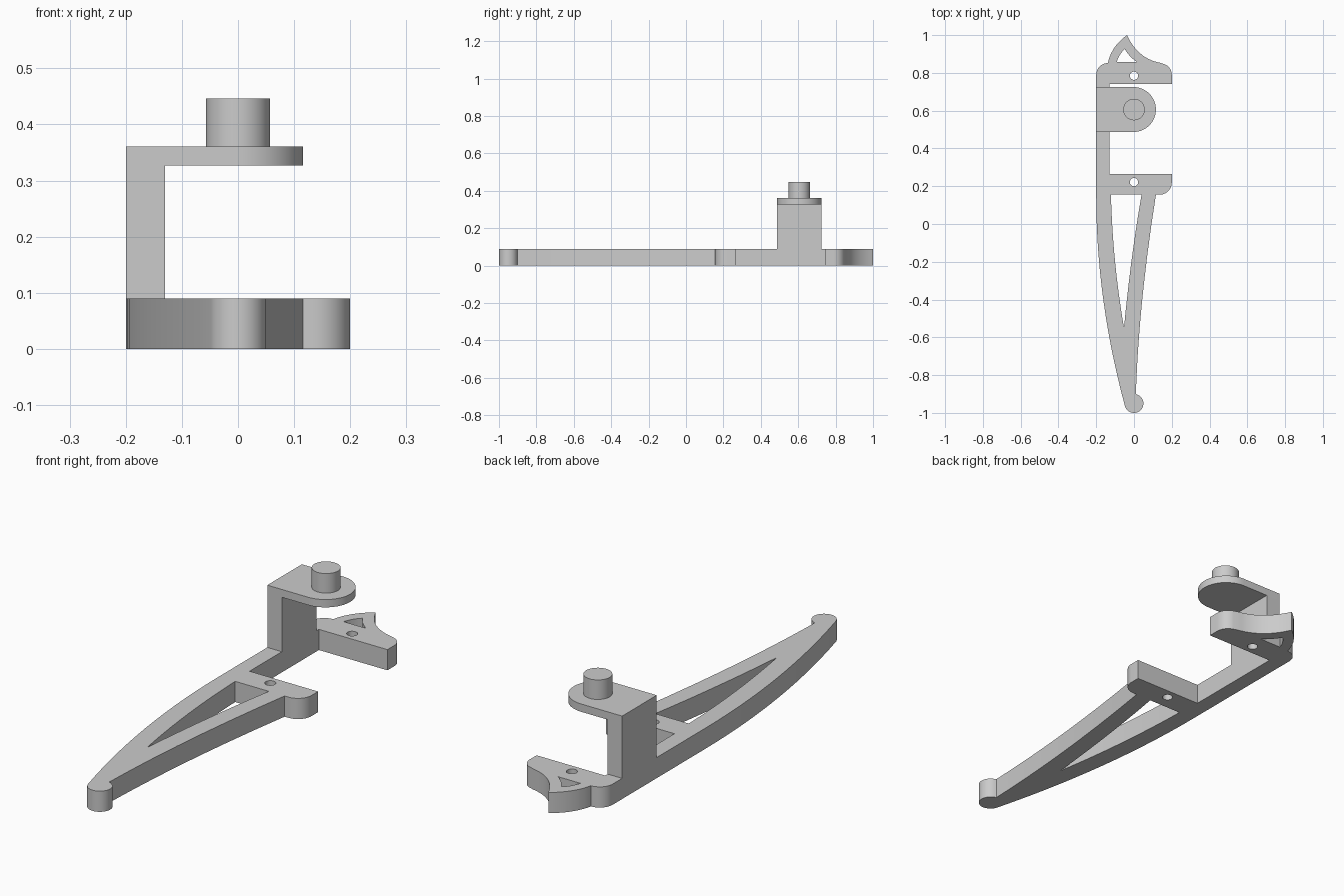
import bpy, bmesh
from math import sin, cos, radians
from mathutils import Vector

if "Cube" in bpy.data.objects:
    bpy.data.objects.remove(bpy.data.objects["Cube"])

grey = bpy.data.materials.new("plain_grey")
grey.use_nodes = True
colour = (0.6, 0.6, 0.6, 1)
grey.diffuse_color = colour
grey.node_tree.nodes["Principled BSDF"].inputs["Base Color"].default_value = colour


def arc(cx, cy, r, a0, a1, n=10):
    angles = [radians(a0 + (a1 - a0) * i / n) for i in range(n + 1)]
    return [(cx + r * cos(a), cy + r * sin(a)) for a in angles]


def bend(p0, p1, p2, n=14):
    """Quadratic curve, leaving out its last point."""
    a, b, c = Vector(p0), Vector(p1), Vector(p2)
    ts = [i / n for i in range(n)]
    return [tuple(a * (1 - t) ** 2 + b * 2 * t * (1 - t) + c * t * t) for t in ts]


def plate(name, loops, z0, z1):
    """Solid between two heights; loops inside the first one become holes."""
    curve = bpy.data.curves.new(name + "_profile", "CURVE")
    curve.dimensions = "2D"
    curve.fill_mode = "BOTH"
    curve.extrude = (z1 - z0) / 2
    for loop in loops:
        spline = curve.splines.new("POLY")
        spline.points.add(len(loop) - 1)
        for point, (x, y) in zip(spline.points, loop):
            point.co = (x, y, 0, 1)
        spline.use_cyclic_u = True
    profile = bpy.data.objects.new(name + "_profile", curve)
    bpy.context.collection.objects.link(profile)
    graph = bpy.context.evaluated_depsgraph_get()
    mesh = bpy.data.meshes.new_from_object(profile.evaluated_get(graph))
    bpy.data.objects.remove(profile)
    bpy.data.curves.remove(curve)

    # Weld caps to walls and lift into place
    bm = bmesh.new()
    bm.from_mesh(mesh)
    bmesh.ops.remove_doubles(bm, verts=bm.verts, dist=0.0002)
    bmesh.ops.translate(bm, verts=bm.verts, vec=(0, 0, (z0 + z1) / 2))
    bmesh.ops.dissolve_limit(bm, angle_limit=radians(0.5), verts=bm.verts, edges=bm.edges)
    bmesh.ops.recalc_face_normals(bm, faces=bm.faces)
    bm.to_mesh(mesh)
    bm.free()
    mesh.name = name
    mesh.materials.clear()
    mesh.materials.append(grey)

    obj = bpy.data.objects.new(name, mesh)
    bpy.context.collection.objects.link(obj)
    bpy.ops.object.select_all(action="DESELECT")
    obj.select_set(True)
    bpy.context.view_layer.objects.active = obj
    bpy.ops.object.shade_smooth_by_angle(angle=radians(35))


# Flat lever: tapering arm, ball tip, two tabs and a hooked end
lever = (
    bend((-0.2, 0.15), (-0.2, -0.4), (-0.049, -0.96))
    + arc(0, -0.95, 0.05, 195, 430, 24)
    + bend((0.01, -0.9), (0.025, -0.42), (0.116, 0.155))
    + [(0.116, 0.155)]
    + arc(0.135, 0.22, 0.065, 270, 360)
    + [(0.2, 0.265), (-0.13, 0.265), (-0.13, 0.742), (0.2, 0.742)]
    + arc(0.14, 0.79, 0.06, 0, 80)
    + bend((0.14, 0.853), (0.02, 0.875), (-0.037, 1.0))
    + bend((-0.037, 1.0), (-0.115, 0.945), (-0.138, 0.857))
    + arc(-0.138, 0.79, 0.062, 90, 180)
)

# Windows in the arm and hook, and two pin holes
arm_window = (bend((-0.122, 0.155), (-0.113, -0.2), (-0.053, -0.55))
              + bend((-0.053, -0.55), (-0.017, -0.17), (0.04, 0.155))
              + [(0.04, 0.155)])
hook_window = (bend((-0.049, 0.926), (-0.078, 0.9), (-0.092, 0.857), 5)
               + [(-0.092, 0.857)]
               + bend((0.016, 0.857), (-0.025, 0.885), (-0.049, 0.926), 5))
pin_holes = [arc(0, y, 0.022, 0, 345, 23) for y in (0.222, 0.785)]
plate("lever_plate", [lever, arm_window, hook_window] + pin_holes, 0, 0.09)

# Upright post, rounded shelf and round peg
post = [(-0.2, 0.487), (-0.13, 0.487), (-0.13, 0.725), (-0.2, 0.725)]
shelf = [(-0.2, 0.725), (-0.2, 0.487)] + arc(-0.003, 0.606, 0.119, -90, 90, 28)
peg = arc(0, 0.606, 0.057, 0, 352.5, 47)
plate("post", [post], 0.09, 0.327)
plate("shelf", [shelf], 0.327, 0.361)
plate("peg", [peg], 0.361, 0.446)
